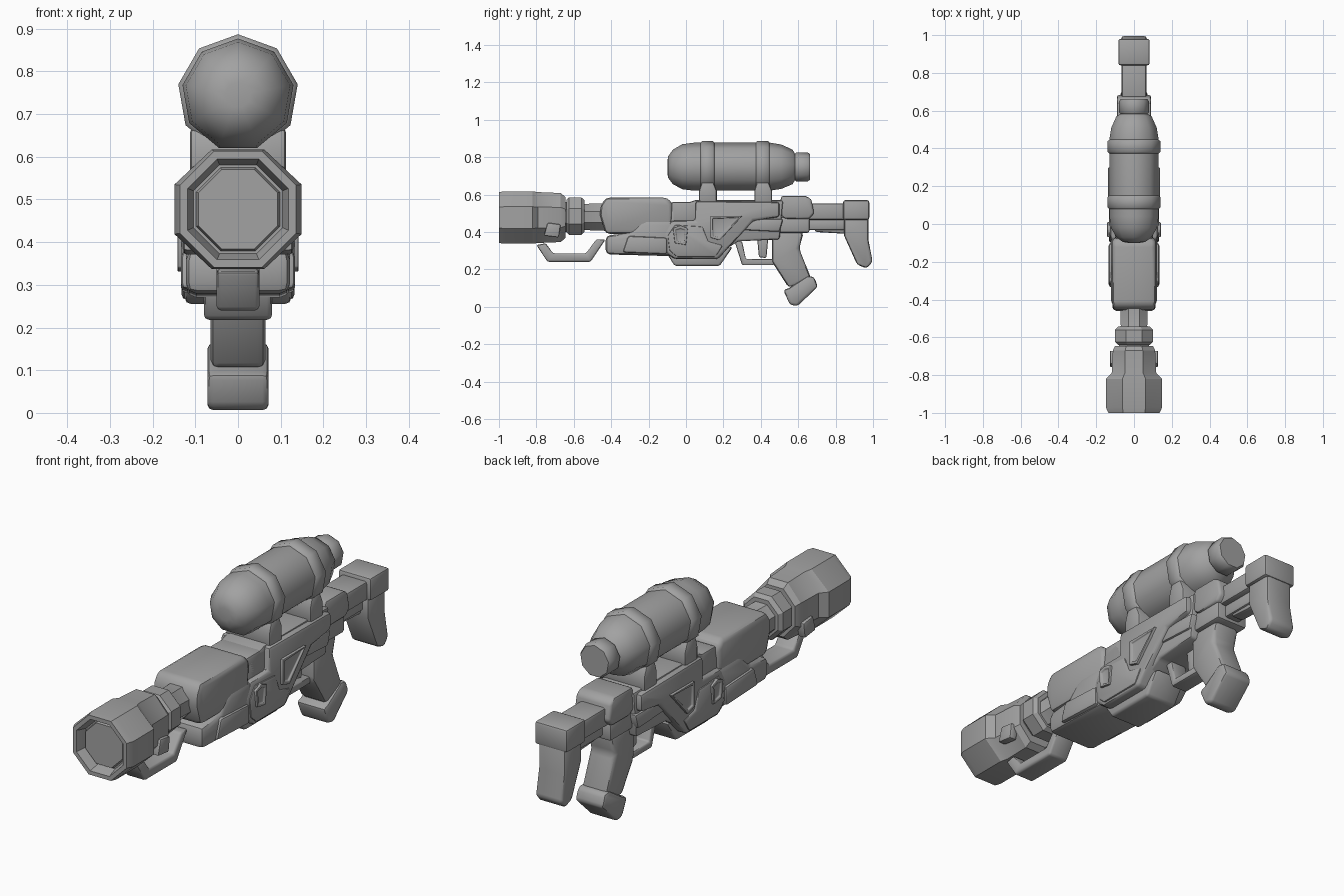
import bpy
import bmesh
import math

if "Cube" in bpy.data.objects:
    bpy.data.objects.remove(bpy.data.objects["Cube"], do_unlink=True)

GREY = (0.36, 0.36, 0.36, 1.0)
grey = bpy.data.materials.new("plain grey")
grey.use_nodes = True
grey.diffuse_color = GREY
shader = grey.node_tree.nodes["Principled BSDF"]
shader.inputs["Base Color"].default_value = GREY
shader.inputs["Roughness"].default_value = 0.6


def finish(name, bm, bevel=0.0, sharp=40):
    """Soften hard edges, set shading and link the part to the scene."""
    bmesh.ops.recalc_face_normals(bm, faces=bm.faces)
    if bevel:
        hard = [e for e in bm.edges if e.calc_face_angle(0) > math.radians(25)]
        bmesh.ops.bevel(bm, geom=hard, offset=bevel, segments=2, profile=0.5,
                        affect='EDGES', clamp_overlap=True)
    mesh = bpy.data.meshes.new(name)
    bm.to_mesh(mesh)
    bm.free()
    for polygon in mesh.polygons:
        polygon.use_smooth = True
    mesh.set_sharp_from_angle(angle=math.radians(sharp))
    mesh.materials.append(grey)
    part = bpy.data.objects.new(name, mesh)
    bpy.context.scene.collection.objects.link(part)


def bridge(bm, loops):
    """Join successive vertex loops with quads and return the two end caps."""
    for a, b in zip(loops, loops[1:]):
        for i in range(len(a)):
            bm.faces.new((a[i - 1], a[i], b[i], b[i - 1]))
    return [bm.faces.new(loops[0]), bm.faces.new(loops[-1])]


def prism(name, outline, half, bevel=0.012, near=None, inset=0.0):
    """Extrude a (y, z) side outline across x; inset sinks both end faces."""
    bm = bmesh.new()
    ends = (-half if near is None else near, half)
    caps = bridge(bm, [[bm.verts.new((x, y, z)) for y, z in outline] for x in ends])
    bmesh.ops.recalc_face_normals(bm, faces=bm.faces)
    if inset:
        bmesh.ops.inset_individual(bm, faces=caps, thickness=inset, depth=0)
        bmesh.ops.inset_individual(bm, faces=caps, thickness=inset / 4, depth=-inset / 2)
    finish(name, bm, bevel)


def box(name, y0, y1, z0, z1, half, bevel=0.012):
    prism(name, [(y0, z0), (y1, z0), (y1, z1), (y0, z1)], half, bevel)


def lathe(name, rings, height, sides, flat=False, sharp=50):
    """Loft (y, x radius, z radius) rings along y; flat puts a side on top."""
    bm = bmesh.new()
    turn = math.pi / sides if flat else 0
    grow = 1 / math.cos(turn)
    angles = [turn + math.tau * i / sides for i in range(sides)]
    loops = []
    for y, rx, *rz in rings:
        up = rz[0] if rz else rx
        loops.append([bm.verts.new((rx * grow * math.sin(a), y,
                                    height + up * grow * math.cos(a))) for a in angles])
    bridge(bm, loops)
    finish(name, bm, sharp=sharp)


# Muzzle with its recessed plug, then collar and barrel
lathe("muzzle", [(-.97, .093), (-.95, .098), (-.95, .104), (-.985, .113),
                 (-1, .118), (-1, .136), (-.97, .149, .14), (-.82, .149, .14),
                 (-.79, .118, .136), (-.67, .112, .131), (-.645, .1, .11)],
      .477, 8, flat=True, sharp=30)
for side in (-1, 1):
    inner, outer = sorted((side * .09, side * .128))
    prism("muzzle_side_lug", [(-.76, .38), (-.68, .37), (-.67, .44), (-.74, .45)],
          outer, .008, near=inner)
lathe("barrel", [(-.68, .08), (-.56, .08), (-.54, .07), (-.4, .075)], .48, 8, True, 30)
lathe("barrel_collar", [(-.64, .085), (-.625, .1), (-.56, .1), (-.543, .085)],
      .485, 8, True, 30)

# Strap below the barrel
prism("front_strap", [(-.8, .33), (-.74, .24), (-.51, .24), (-.43, .36), (-.48, .36),
                      (-.535, .285), (-.71, .285), (-.75, .34)], .05, .01)

# Handguard: upper shroud and stepped lower covers
prism("barrel_shroud", [(-.46, .49), (-.43, .39), (-.08, .39), (-.07, .55), (-.1, .583),
                        (-.43, .583), (-.455, .54)], .115, .035)
prism("handguard", [(-.43, .28), (-.05, .27), (-.05, .46), (-.23, .46), (-.3, .395),
                    (-.43, .38)], .122, .025)
prism("lower_rail", [(-.34, .29), (-.1, .28), (-.1, .37), (-.31, .38)], .134, .015)
box("shroud_link", -.08, .06, .45, .56, .1)

# Receiver core, armour and belly
prism("receiver_core", [(-.1, .3), (.2, .3), (.28, .35), (.5, .36), (.52, .57),
                        (.05, .57), (-.1, .52)], .1)
prism("receiver_armour", [(-.12, .39), (-.11, .29), (-.06, .255), (.17, .255), (.24, .33),
                          (.36, .46), (.5, .48), (.5, .56), (.05, .565), (.05, .46),
                          (-.08, .46)], .125, .015)
prism("belly", [(-.1, .28), (-.06, .218), (.18, .218), (.25, .32)], .08)
prism("magazine_cover", [(-.1, .38), (-.09, .3), (-.05, .265), (.16, .265), (.2, .33),
                         (.12, .35), (.09, .43), (-.06, .44)], .132, .012)
prism("side_hatch", [(-.07, .42), (-.06, .34), (0, .33), (.01, .42), (-.03, .435)],
      .142, .005, inset=.015)
prism("triangle_vent", [(.13, .485), (.3, .485), (.18, .355), (.13, .37)],
      .137, .004, inset=.016)
prism("rear_side_panel", [(.3, .41), (.5, .4), (.52, .47), (.36, .47)], .11)

# Scope with clamps and mounts
lathe("scope_body", [(-.1, .03), (-.095, .06), (-.07, .095), (-.02, .124), (.04, .132),
                     (.45, .132), (.51, .122), (.57, .095), (.59, .06), (.6, .05)],
      .745, 9)
lathe("scope_end_cap", [(.58, .07), (.59, .08), (.65, .08), (.662, .072)], .745, 9)
for start in (.075, .37):
    end = start + .08
    lathe("scope_clamp", [(start, .128), (start + .012, .142), (end - .012, .142),
                          (end, .128)], .745, 9)
    prism("scope_mount", [(start - .005, .55), (end + .01, .55), (end + .01, .62),
                          (end - .01, .67), (start + .01, .67), (start - .005, .62)],
          .112)

# Trigger, guard and grip
prism("trigger_guard", [(.26, .35), (.3, .222), (.47, .222), (.47, .255), (.32, .255),
                        (.3, .35)], .04, .008)
prism("trigger", [(.38, .37), (.39, .265), (.43, .26), (.44, .37)], .025, .008)
prism("grip", [(.46, .4), (.46, .24), (.55, .1), (.67, .15), (.605, .31), (.63, .4)],
      .065, .02)
prism("grip_base", [(.52, .09), (.555, .012), (.595, .003), (.705, .107), (.685, .16),
                    (.65, .165), (.55, .1)], .072, .015)

# Rear block and stock
prism("rear_block", [(.49, .5), (.53, .47), (.66, .47), (.685, .5), (.67, .575),
                     (.64, .593), (.51, .593)], .09)
box("rear_lower_block", .48, .66, .395, .48, .08)
box("stock_tube", .64, .86, .465, .552, .065)
box("stock_lower_rail", .64, .86, .41, .47, .04)
box("stock_head", .84, .98, .465, .57, .083)
prism("stock_pad", [(.845, .48), (.845, .38), (.915, .225), (.965, .205), (.998, .24),
                    (.975, .36), (.975, .48)], .068, .015)
prism("stock_brace", [(.68, .45), (.69, .4), (.86, .39), (.86, .45)], .03)
